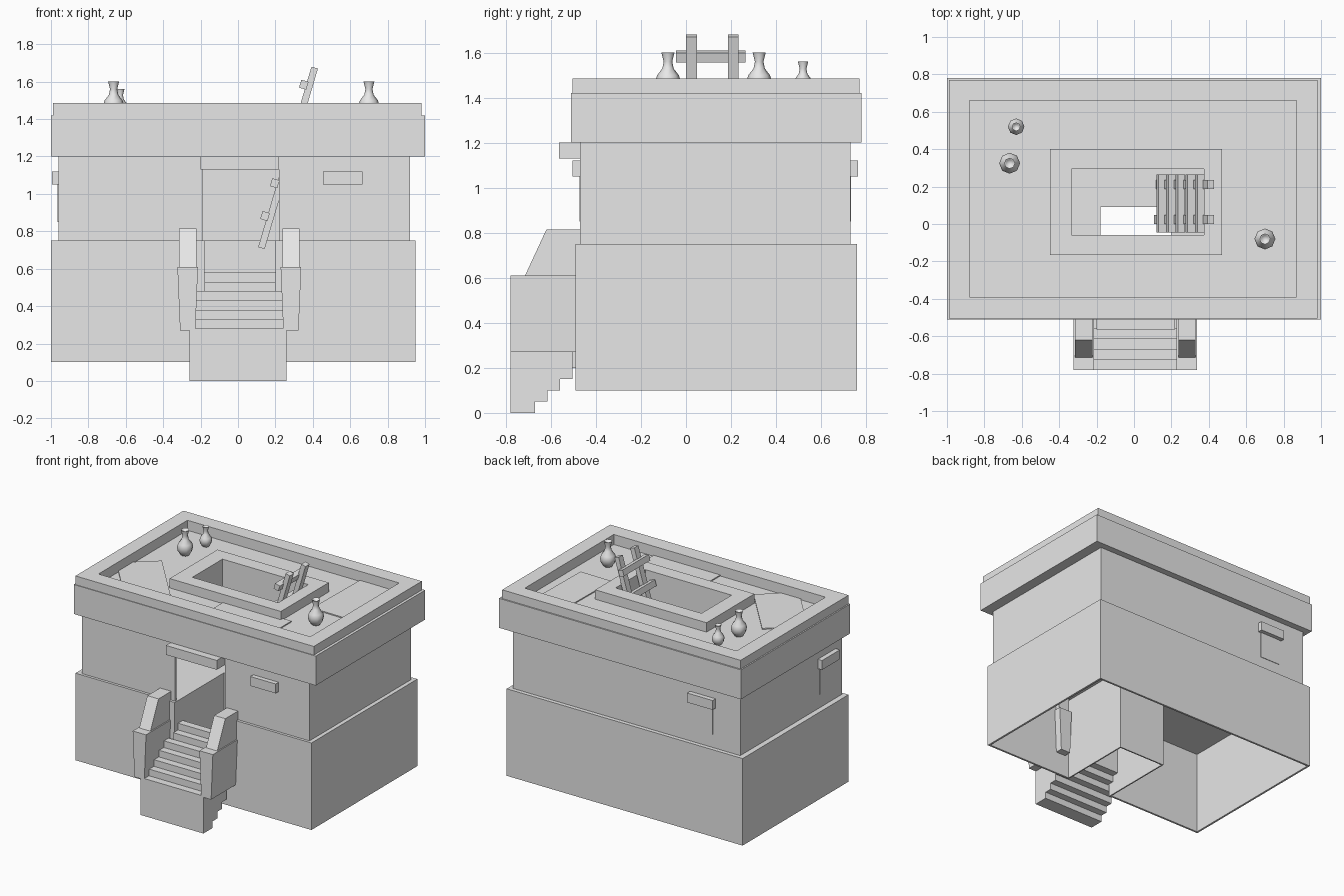
import bpy, bmesh, math
from mathutils import Matrix, Vector

if "Cube" in bpy.data.objects:
    bpy.data.objects.remove(bpy.data.objects["Cube"], do_unlink=True)

stone = bpy.data.materials.new("plain_grey")
stone.use_nodes = True
stone.diffuse_color = (0.8, 0.8, 0.8, 1)
stone.node_tree.nodes["Principled BSDF"].inputs["Base Color"].default_value = (0.8, 0.8, 0.8, 1)


def finish(name, bm):
    bmesh.ops.recalc_face_normals(bm, faces=bm.faces)
    mesh = bpy.data.meshes.new(name)
    bm.to_mesh(mesh)
    bm.free()
    mesh.materials.append(stone)
    obj = bpy.data.objects.new(name, mesh)
    bpy.context.collection.objects.link(obj)
    return obj


def add_box(bm, x, y, z, matrix=None):
    size = Vector((x[1] - x[0], y[1] - y[0], z[1] - z[0]))
    mid = Vector((sum(x), sum(y), sum(z))) / 2
    m = Matrix.Translation(mid) @ Matrix.Diagonal((*size, 1))
    return bmesh.ops.create_cube(bm, size=1, matrix=(matrix or Matrix()) @ m)["verts"]


def boxes(name, *parts, matrix=None):
    bm = bmesh.new()
    for x, y, z in parts:
        add_box(bm, x, y, z, matrix)
    return finish(name, bm)


def ring(name, outer, inner, z0, z1):
    """Rectangular frame; outer and inner are (x0, x1, y0, y1)."""
    bm = bmesh.new()
    loops = []
    for (x0, x1, y0, y1), z in ((outer, z0), (outer, z1), (inner, z1), (inner, z0)):
        loops.append([bm.verts.new((x, y, z)) for x, y in
                      ((x0, y0), (x1, y0), (x1, y1), (x0, y1))])
    for a in range(4):
        p, q = loops[a], loops[(a + 1) % 4]
        for i in range(4):
            j = (i + 1) % 4
            bm.faces.new((p[i], p[j], q[j], q[i]))
    return finish(name, bm)


def prism(bm, profile, x0, x1):
    """Extrude a (y, z) profile along x."""
    f = bm.faces.new([bm.verts.new((x0, y, z)) for y, z in profile])
    new = bmesh.ops.extrude_face_region(bm, geom=[f])["geom"]
    verts = [v for v in new if isinstance(v, bmesh.types.BMVert)]
    bmesh.ops.translate(bm, verts=verts, vec=(x1 - x0, 0, 0))


# Hollow walls with a front opening
T = 0.015


def walls(name, x0, x1, y0, y1, z0, z1, gap):
    return boxes(name,
                 ((x0, x0 + T), (y0, y1), (z0, z1)),
                 ((x1 - T, x1), (y0, y1), (z0, z1)),
                 ((x0 + T, x1 - T), (y1 - T, y1), (z0, z1)),
                 ((x0 + T, gap[0]), (y0, y0 + T), (z0, z1)),
                 ((gap[1], x1 - T), (y0, y0 + T), (z0, z1)))


walls("base_walls", -1, 0.95, -0.49, 0.76, 0.1, 0.75, (-0.18, 0.2))
walls("upper_walls", -0.96, 0.92, -0.47, 0.73, 0.75, 1.2, (-0.19, 0.22))

# Room floor around the stair well, and the well lining
boxes("room_floor",
      ((-0.99, -0.18), (-0.48, 0.75), (0.735, 0.75)),
      ((0.2, 0.94), (-0.48, 0.75), (0.735, 0.75)),
      ((-0.18, 0.2), (0.09, 0.75), (0.735, 0.75)))
boxes("stair_well",
      ((-0.19, -0.18), (-0.48, 0.1), (0.1, 0.745)),
      ((0.2, 0.21), (-0.48, 0.1), (0.1, 0.745)),
      ((-0.18, 0.2), (0.09, 0.1), (0.1, 0.745)))

# Roof with parapet and raised hatch
FLOOR = 1.41
hatch = (-0.335, 0.375, -0.06, 0.295)
recess = (-0.88, 0.87, -0.39, 0.66)
block = (-1, 1, -0.51, 0.78)
ring("roof_slab", block, hatch, 1.2, FLOOR)
ring("parapet", block, recess, FLOOR, 1.42)
ring("parapet_coping", (-0.99, 0.98, -0.505, 0.77), recess, 1.42, 1.485)
ring("hatch_curb", (-0.45, 0.47, -0.165, 0.4), hatch, FLOOR, 1.48)

# Thin mats lying on the roof
for name, cx, cy, w, d, angle in (("right_mat", 0.67, 0.385, 0.26, 0.55, -1),
                                  ("front_mat", 0.265, -0.265, 0.55, 0.25, 0),
                                  ("left_mat", -0.67, -0.16, 0.55, 0.31, -49)):
    m = Matrix.Translation((cx, cy, FLOOR)) @ Matrix.Rotation(math.radians(angle), 4, 'Z')
    boxes(name, ((-w / 2, w / 2), (-d / 2, d / 2), (0, 0.008)), matrix=m)

# Door lintel
boxes("door_lintel", ((-0.2, 0.22), (-0.565, -0.46), (1.13, 1.2)))

# Windows with hoods on the front, back and one side
for name, x, y, turn in (("front_window", 0.56, -0.47, 0),
                         ("back_window", -0.65, 0.73, 180),
                         ("side_window", -0.96, -0.29, -90)):
    m = Matrix.Translation((x, y, 0)) @ Matrix.Rotation(math.radians(turn), 4, 'Z')
    boxes(name + "_hood", ((-0.105, 0.105), (-0.035, 0.005), (1.05, 1.12)), matrix=m)
    boxes(name + "_panel", ((-0.085, 0.085), (-0.004, 0.004), (0.85, 1.05)), matrix=m)

# Stairs with a stepped underside
bm = bmesh.new()
RUN, RISE = 0.055, 0.05
for k in range(7):
    y0, half = -0.78 + k * RUN, 0.26 if k < 5 else 0.19
    bottom = max(0, (k - 1) * RISE)
    add_box(bm, (-half, half), (y0, y0 + RUN), (bottom, 0.28 + k * RISE))
for v in bm.verts:
    v.co.x += 0.0 if abs(v.co.x) > 0.2 else 0.01
finish("stairs", bm)

# Cheek walls beside the stairs: tapered block and sloped top
for name, side in (("right_cheek", -1), ("left_cheek", 1)):
    bm = bmesh.new()
    verts = add_box(bm, (-0.055, 0.055), (-0.78, -0.42), (0.27, 0.61))
    for v in verts:
        if v.co.z < 0.4:
            v.co.x *= 0.74
    prism(bm, [(-0.715, 0.61), (-0.62, 0.815), (-0.44, 0.815), (-0.44, 0.61)], -0.046, 0.046)
    bmesh.ops.translate(bm, verts=bm.verts, vec=(0.007 + side * 0.276, 0, 0))
    finish(name, bm)

# Leaning ladder through the hatch
foot, top = Vector((0.125, 0.11, 0.71)), Vector((0.41, 0.11, 1.675))
lean = math.atan2(top.x - foot.x, top.z - foot.z)
length = (top - foot).length
m = Matrix.Translation(foot) @ Matrix.Rotation(lean, 4, 'Y')
boxes("ladder_rails", *[((-0.018, 0.018), (y - 0.024, y + 0.024), (0, length))
                        for y in (-0.085, 0.1)], matrix=m)
boxes("ladder_rungs", *[((-0.05, -0.01), (-0.155, 0.155), (s - 0.022, s + 0.022))
                        for s in [0.17 + 0.183 * i for i in range(5)]], matrix=m)

# Eight-sided vases
PROFILE = [(0, 0), (0.03, 0.005), (0.05, 0.035), (0.056, 0.065), (0.048, 0.09),
           (0.025, 0.12), (0.019, 0.15), (0.029, 0.19), (0.019, 0.185), (0.0, 0.15)]
for name, x, y, s in (("vase_left", -0.665, 0.325, 1), ("vase_right", 0.7, -0.08, 1),
                      ("vase_small", -0.63, 0.52, 0.79)):
    bm = bmesh.new()
    vs = [bm.verts.new((r * s, 0, z * s)) for r, z in PROFILE]
    edges = [bm.edges.new(pair) for pair in zip(vs, vs[1:])]
    bmesh.ops.spin(bm, geom=vs + edges, cent=(0, 0, 0), axis=(0, 0, 1),
                   angle=math.tau, steps=8)
    bmesh.ops.remove_doubles(bm, verts=bm.verts, dist=0.0005)
    bmesh.ops.translate(bm, verts=bm.verts, vec=(x, y, FLOOR))
    vase = finish(name, bm)
    bpy.ops.object.select_all(action='DESELECT')
    vase.select_set(True)
    bpy.context.view_layer.objects.active = vase
    bpy.ops.object.shade_smooth_by_angle(angle=math.radians(60))
